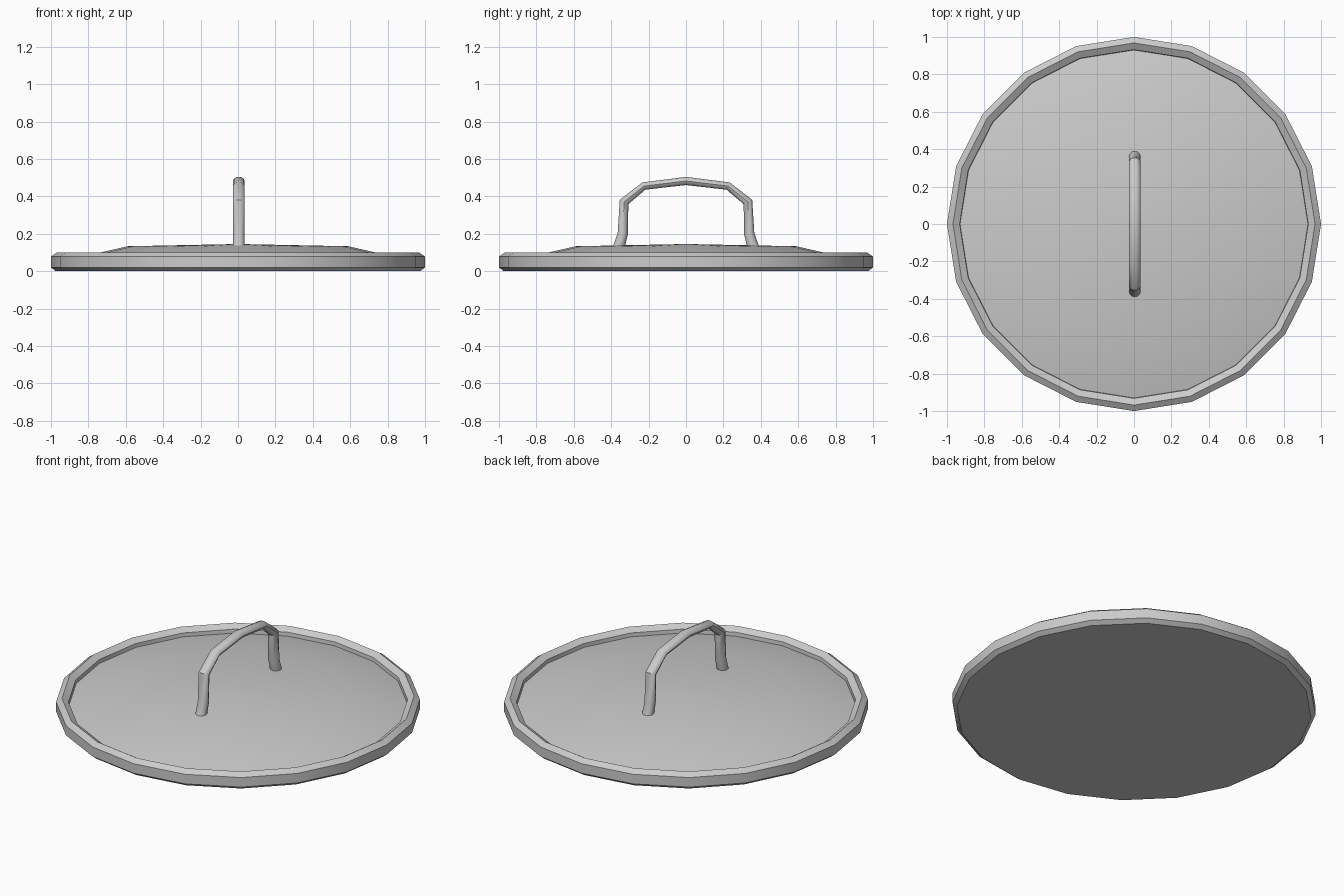
import bpy, bmesh
from math import sin, cos, pi, radians
from mathutils import Vector

if "Cube" in bpy.data.objects:
    bpy.data.objects.remove(bpy.data.objects["Cube"])


def make_object(name, bm, angle):
    bmesh.ops.remove_doubles(bm, verts=bm.verts, dist=1e-5)
    bmesh.ops.recalc_face_normals(bm, faces=bm.faces)
    mesh = bpy.data.meshes.new(name)
    bm.to_mesh(mesh)
    bm.free()
    ob = bpy.data.objects.new(name, mesh)
    bpy.context.collection.objects.link(ob)
    bpy.ops.object.select_all(action='DESELECT')
    ob.select_set(True)
    bpy.context.view_layer.objects.active = ob
    bpy.ops.object.shade_smooth_by_angle(angle=radians(angle))
    return ob


def loft(rings, closed_ends=True):
    bm = bmesh.new()
    rows = [[bm.verts.new(p) for p in ring] for ring in rings]
    n = len(rows[0])
    for a, b in zip(rows, rows[1:]):
        for i in range(n):
            j = (i + 1) % n
            bm.faces.new((a[i], a[j], b[j], b[i]))
    if closed_ends:
        bm.faces.new(rows[0])
        bm.faces.new(rows[-1])
    return bm


# Lid: 20-sided turned profile (radius, z): flat base, bevelled rim, shallow dome
profile = [(0.975, 0), (1.0, 0.02), (1.0, 0.078), (0.968, 0.10),
           (0.932, 0.078), (0.93, 0.055), (0.59, 0.133), (0.001, 0.145)]
SIDES = 20
lid = loft([[(r * cos(2 * pi * i / SIDES), r * sin(2 * pi * i / SIDES), z)
             for i in range(SIDES)] for r, z in profile])
make_object("lid", lid, 30)

# Handle: arched tube, half path (y, z, in-plane radius) mirrored across y
half = [(0.365, 0.11, 0.033), (0.338, 0.20, 0.029), (0.331, 0.37, 0.027),
        (0.225, 0.455, 0.022)]
path = half + [(0, 0.482, 0.023)] + [(-y, z, r) for y, z, r in reversed(half)]
pts = [Vector((0.004, y, z)) for y, z, _ in path]
rings = []
for k, p in enumerate(pts):
    d_in = (p - pts[k - 1]).normalized() if k else Vector()
    d_out = (pts[k + 1] - p).normalized() if k + 1 < len(pts) else Vector()
    t = (d_in + d_out).normalized()
    normal = t.cross(Vector((1, 0, 0)))
    rings.append([p + Vector((0.032, 0, 0)) * cos(a) + normal * path[k][2] * sin(a)
                  for a in (2 * pi * i / 10 for i in range(10))])
make_object("handle", loft(rings), 40)
